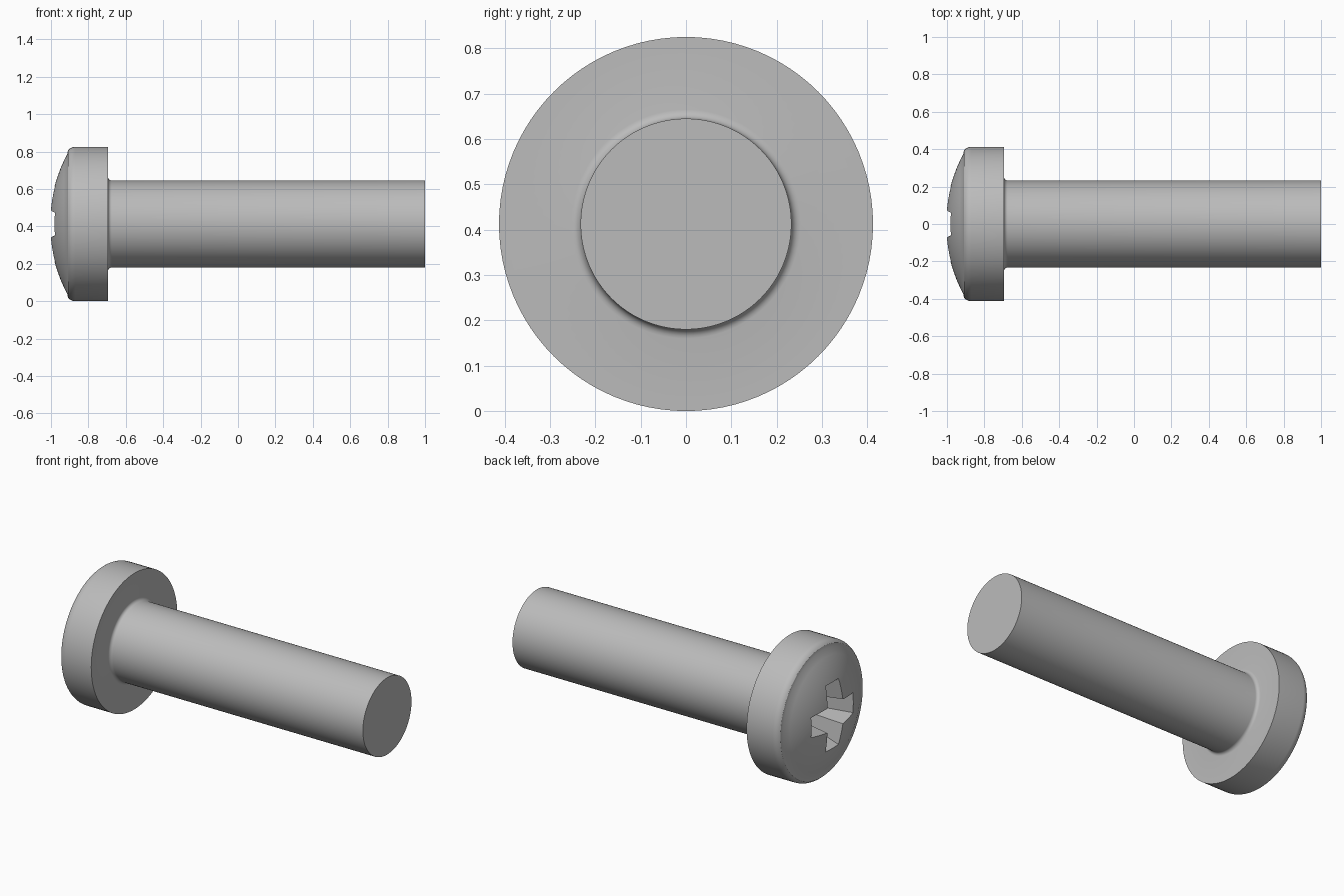
import bpy, bmesh, math
from mathutils import Matrix, Vector

cube = bpy.data.objects.get("Cube")
if cube:
    bpy.data.objects.remove(cube, do_unlink=True)

HEAD_R, SHAFT_R = 0.4125, 0.2325
APEX, UNDER = -1.007, -0.695
DOME_R = 0.79

steel = bpy.data.materials.new("grey_steel")
steel.use_nodes = True
colour = (0.5, 0.5, 0.5, 1)
steel.diffuse_color = colour
steel.node_tree.nodes["Principled BSDF"].inputs["Base Color"].default_value = colour


def make_object(name, bm):
    bmesh.ops.recalc_face_normals(bm, faces=bm.faces)
    mesh = bpy.data.meshes.new(name)
    bm.to_mesh(mesh)
    bm.free()
    mesh.materials.append(steel)
    obj = bpy.data.objects.new(name, mesh)
    bpy.context.collection.objects.link(obj)
    obj.location.z = HEAD_R
    return obj


def lathe(name, profile, steps=96):
    """Turn (x, radius) points around the x axis."""
    bm = bmesh.new()
    verts = [bm.verts.new((x, 0, r)) for x, r in profile]
    edges = [bm.edges.new(pair) for pair in zip(verts, verts[1:])]
    bmesh.ops.spin(bm, geom=verts + edges, cent=(0, 0, 0), axis=(1, 0, 0),
                   angle=math.tau, steps=steps)
    bmesh.ops.remove_doubles(bm, verts=bm.verts, dist=0.0001)
    return make_object(name, bm)


# Domed head, rounded rim, fillet and shank in one profile
profile = []
for i in range(11):
    r = 0.375 * i / 10
    profile.append((APEX + DOME_R - math.sqrt(DOME_R ** 2 - r ** 2), r))
rim = 0.05
start = math.radians(28)
for i in range(1, 7):
    a = start + (math.pi / 2 - start) * i / 6
    profile.append((-0.87 - rim * math.cos(a), HEAD_R - rim + rim * math.sin(a)))
profile.append((UNDER, HEAD_R))
fillet = 0.02
for i in range(6):
    a = math.pi / 2 * i / 5
    profile.append((UNDER + fillet - fillet * math.cos(a),
                    SHAFT_R + fillet - fillet * math.sin(a)))
profile += [(1, SHAFT_R), (1, 0)]
screw = lathe("pan_head_screw", profile)


# Tapered cross-shaped recess
def cross_ring(bm, x, reach, half, corner):
    ring = []
    for k in range(4):
        turn = Matrix.Rotation(k * math.pi / 2, 4, 'X')
        for y, z in ((reach, -half), (reach, half), (corner, corner)):
            ring.append(bm.verts.new(turn @ Vector((x, y, z))))
    return ring


bm = bmesh.new()
outer = cross_ring(bm, -1.04, 0.225, 0.067, 0.078)
inner = cross_ring(bm, -0.74, 0.1, 0.035, 0.05)
bm.faces.new(outer)
bm.faces.new(inner)
for i in range(len(outer)):
    j = (i + 1) % len(outer)
    bm.faces.new((outer[i], outer[j], inner[j], inner[i]))
cutter = make_object("recess_cutter", bm)
cutter.hide_render = True

cut = screw.modifiers.new("recess", 'BOOLEAN')
cut.operation = 'DIFFERENCE'
cut.solver = 'EXACT'
cut.object = cutter
bpy.ops.object.select_all(action='DESELECT')
bpy.context.view_layer.objects.active = screw
screw.select_set(True)
bpy.ops.object.modifier_apply(modifier=cut.name)
bpy.data.objects.remove(cutter, do_unlink=True)
bpy.ops.object.shade_smooth_by_angle(angle=math.radians(30))
